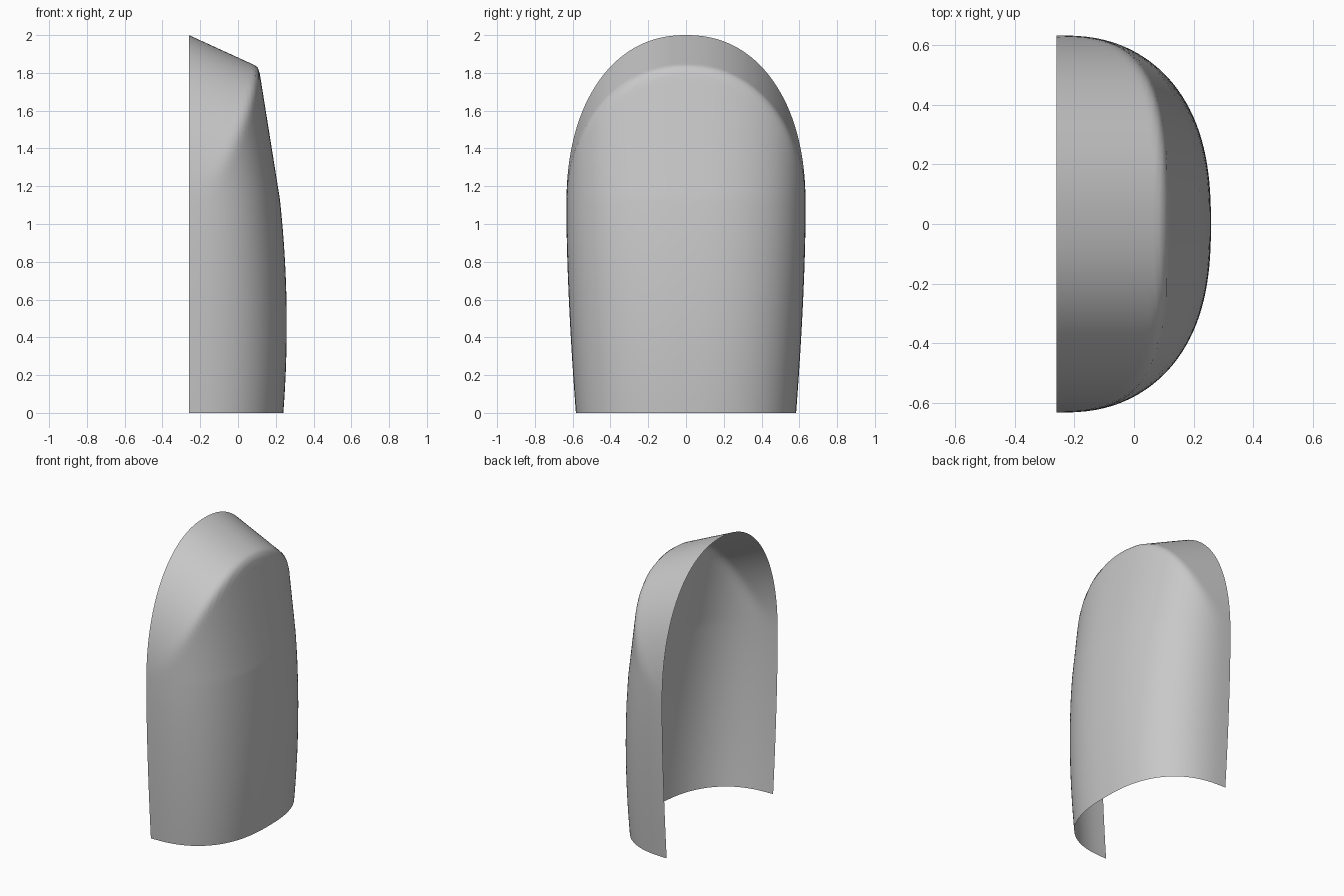
import bpy
import bmesh
from math import sin, cos, pi
from mathutils import Vector

cube = bpy.data.objects.get("Cube")
if cube:
    bpy.data.objects.remove(cube, do_unlink=True)

BACK = -0.26        # open back plane
SPRING = 1.1        # height where the arch starts
HALF = 0.633        # widest half width
RISE = 0.9          # arch height above the spring line
SLOPE = 0.457       # fall of the hood towards the face
N, ARC, ROWS = 40, 72, 24


def half_width(z):
    return HALF - 0.05 * max(0, 1 - z / 1.05) ** 1.6


def depth(z):
    # Bulging lower face, straight leaning upper face
    if z < 1.13:
        return 0.24 + 0.077 * z - 0.0824 * z * z - BACK
    return 0.222 - 0.16 * (z - 1.13) - BACK


def norm(a, b, power):
    return (a ** power + b ** power) ** (1 / power) - 1


def shell_field(p):
    # Rounded body section trimmed by a sloping arched hood, softly blended
    x, y, z = p.x - BACK, abs(p.y) / half_width(p.z), p.z
    body = norm(x / depth(z), y, 2.5)
    hood = norm(y, max(0, z + SLOPE * x - SPRING) / RISE, 2.2)
    soft = 0.1 * x + 0.0001
    overlap = max(0, soft - abs(body - hood))
    return max(body, hood) + overlap ** 2 / (4 * soft)


def surface_point(z, direction):
    start = Vector((BACK, 0, z))
    low, high = 0.0, 1.6
    for _ in range(32):
        mid = (low + high) / 2
        if shell_field(start + direction * mid) < 0:
            low = mid
        else:
            high = mid
    return start + direction * low


def add_grid(bm, rows):
    verts = [[bm.verts.new(p) for p in row] for row in rows]
    for r0, r1 in zip(verts, verts[1:]):
        for i in range(len(r0) - 1):
            bm.faces.new((r0[i], r0[i + 1], r1[i + 1], r1[i]))


bm = bmesh.new()

# Lower walls: level sections from one back edge to the other
add_grid(bm, [[surface_point(SPRING * j / ROWS,
                             Vector((0.45 * sin(pi * i / (2 * N)), HALF * cos(pi * i / (2 * N)), 0)))
               for i in range(2 * N + 1)] for j in range(ROWS + 1)])

# Hood: strips from the arched rim to the middle of the face
cap = []
for j in range(ARC + 1):
    a = pi * j / ARC
    strip = []
    for i in range(N + 1):
        b = pi * i / (2 * N)
        strip.append(surface_point(SPRING, Vector((0.45 * sin(b), HALF * cos(b) * cos(a),
                                                   RISE * cos(b) * sin(a)))))
    cap.append(strip)
add_grid(bm, cap)

# Weld the two areas and face the surface outwards
bmesh.ops.remove_doubles(bm, verts=bm.verts, dist=0.0001)
bmesh.ops.recalc_face_normals(bm, faces=bm.faces)
front = max(bm.faces, key=lambda f: f.calc_center_median().x)
if front.normal.x < 0:
    bmesh.ops.reverse_faces(bm, faces=bm.faces)

mesh = bpy.data.meshes.new("curved_shell")
bm.to_mesh(mesh)
bm.free()
shell = bpy.data.objects.new("curved_shell", mesh)
bpy.context.collection.objects.link(shell)

# Plain grey
grey = bpy.data.materials.new("plain_grey")
grey.use_nodes = True
colour = (0.58, 0.58, 0.58, 1)
grey.diffuse_color = colour
grey.node_tree.nodes["Principled BSDF"].inputs["Base Color"].default_value = colour
mesh.materials.append(grey)

bpy.context.view_layer.objects.active = shell
shell.select_set(True)
bpy.ops.object.shade_smooth_by_angle(angle=0.7)
